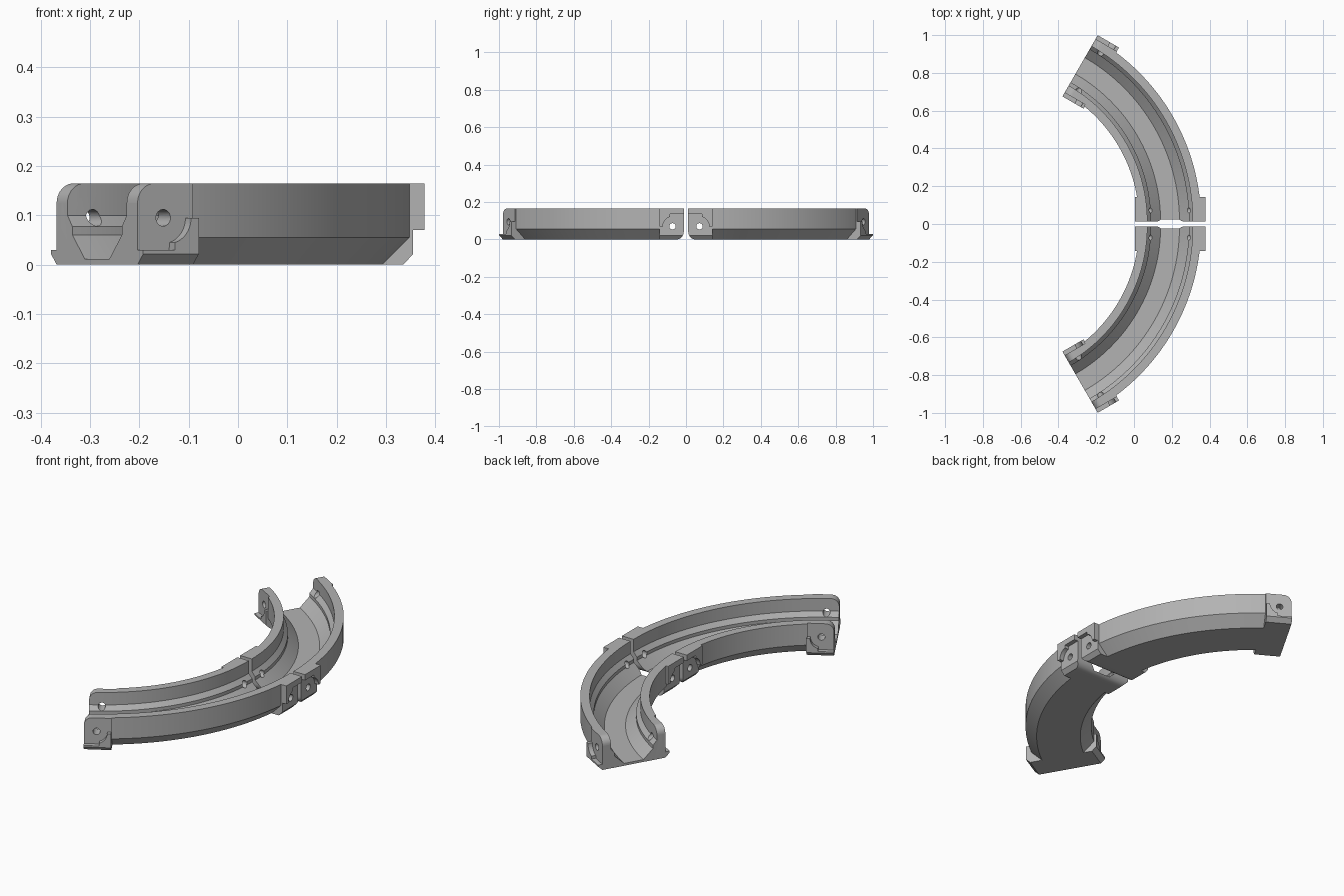
import bpy, bmesh
from math import sin, cos, pi, radians

if "Cube" in bpy.data.objects:
    bpy.data.objects.remove(bpy.data.objects["Cube"], do_unlink=True)

CX, GAP = -0.762, 0.012      # arc centre
MID, H = 0.953, 0.165        # mid radius, height
SWEEP, STEPS = radians(60), 32
HALF, FLANGE, TAB = 0.164, 0.187, 0.13
HOLE_T, HOLE_Z = 0.06, 0.095

grey = bpy.data.materials.new("light grey")
grey.use_nodes = True
grey.diffuse_color = (0.45, 0.45, 0.45, 1)
grey.node_tree.nodes["Principled BSDF"].inputs["Base Color"].default_value = (0.45, 0.45, 0.45, 1)


def loft(name, rings):
    """Closed solid through a list of matching rings of points."""
    bm = bmesh.new()
    loops = [[bm.verts.new(p) for p in ring] for ring in rings]
    n = len(loops[0])
    for a, b in zip(loops, loops[1:]):
        for i in range(n):
            j = (i + 1) % n
            bm.faces.new((a[i], a[j], b[j], b[i]))
    bm.faces.new(loops[0])
    bm.faces.new(loops[-1])
    bmesh.ops.recalc_face_normals(bm, faces=bm.faces)
    mesh = bpy.data.meshes.new(name)
    bm.to_mesh(mesh)
    bm.free()
    mesh.materials.append(grey)
    ob = bpy.data.objects.new(name, mesh)
    bpy.context.collection.objects.link(ob)
    return ob


def combine(target, tool, operation):
    mod = target.modifiers.new("combine", 'BOOLEAN')
    mod.operation, mod.object, mod.solver = operation, tool, 'EXACT'
    bpy.context.view_layer.objects.active = target
    bpy.ops.object.modifier_apply(modifier=mod.name)
    bpy.data.objects.remove(tool, do_unlink=True)


def arc(ct, cz, r, start, end, n):
    angles = [radians(start + (end - start) * i / n) for i in range(n + 1)]
    return [(ct + r * cos(a), cz + r * sin(a)) for a in angles]


def frame(far):
    """Map radial offset u, distance t in from the end, and height to space."""
    a = SWEEP if far else 0
    s = -1 if far else 1

    def place(u, t, z):
        r = MID + u
        return (CX + r * cos(a) - s * t * sin(a), GAP + r * sin(a) + s * t * cos(a), z)
    return place


def across(name, place, pts, u0, u1, flip=False):
    """Prism of a (t, z) outline, running radially."""
    return loft(name, [[place(u, t, H - z if flip else z) for t, z in pts] for u in (u0, u1)])


def along(name, place, pts, t0, t1, side=1):
    """Prism of a (u, z) outline, running along the end."""
    return loft(name, [[place(side * u, t, z) for u, z in pts] for t in (t0, t1)])


# Curved channel: half section mirrored, then swept round the arc
half = [(0.05, 0.012), (0.10, 0.06), (0.10, 0.077), (0.12, 0.10),
        (0.12, H), (HALF, H), (HALF, 0.055), (0.109, 0)]
section = half + [(-u, z) for u, z in reversed(half)]
rings = []
for k in range(STEPS + 1):
    a = SWEEP * k / STEPS
    rings.append([(CX + (MID + u) * cos(a), GAP + (MID + u) * sin(a), z) for u, z in section])
track = loft("track_channel", rings)

# Outlines shared by both ends
hook = ([(0, 0), (TAB, 0), (TAB, HOLE_Z)]
        + arc(HOLE_T, HOLE_Z, 0.052, 0, -74, 10) + [(0.074, 0.03), (0, 0.03)])
corner = ([(-0.02, 0.125), (-0.02, 0.2), (0.04, 0.2)]
          + arc(0.04, 0.125, 0.04, 90, 180, 10))
trim = [(0.16, -0.1), (0.25, -0.1), (0.25, 0.3), (0.16, 0.3)]
under = [(0.154, -0.01), (0.164, 0), (0.199, 0.0335), (0.199, -0.01)]

for far in (False, True):
    place = frame(far)
    flip = not far
    combine(track, along("trim", place, trim, -0.05, TAB - 0.005, -1), 'DIFFERENCE')
    foot = [(HALF, 0)] if far else [(HALF, 0.022), (0.144, 0)]
    for side in (1, -1):
        # Flat-sided tab with a raised hook
        body = [(0.135, 0.05), (0.135, H), (HALF, H)] + foot + [(0.10, 0)]
        combine(track, along("tab", place, body, 0, TAB, side), 'UNION')
        lip = across("hook", place, hook, side * 0.15, side * FLANGE, flip)
        if far:
            combine(lip, along("bevel", place, under, -0.05, 0.2, side), 'DIFFERENCE')
        combine(track, lip, 'UNION')
    # Rounded end corner and pin hole through both walls
    combine(track, across("corner", place, corner, -0.3, 0.3, flip), 'DIFFERENCE')
    pin = arc(HOLE_T, HOLE_Z, 0.017, 0, 345, 23)
    combine(track, across("pin_hole", place, pin, -0.3, 0.3, flip), 'DIFFERENCE')

# Second section mirrored across the joint
mirror = track.modifiers.new("mirror", 'MIRROR')
mirror.use_axis = (False, True, False)
mirror.use_mirror_merge = False
bpy.context.view_layer.objects.active = track
bpy.ops.object.modifier_apply(modifier=mirror.name)
bpy.ops.object.select_all(action='DESELECT')
track.select_set(True)
bpy.ops.object.shade_smooth_by_angle(angle=radians(20))
